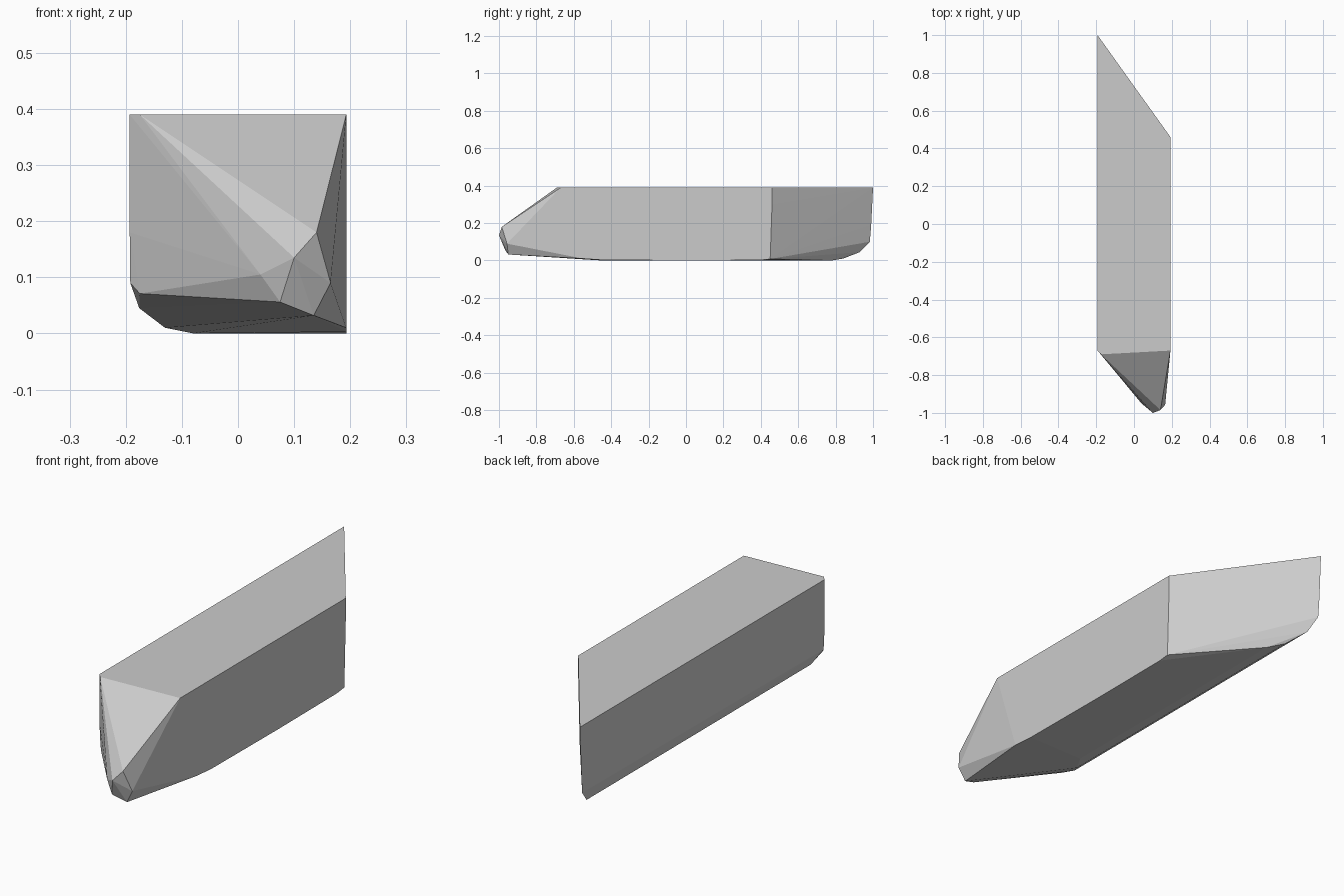
import bpy, bmesh, math

if "Cube" in bpy.data.objects:
    bpy.data.objects.remove(bpy.data.objects["Cube"])

grey = bpy.data.materials.new("plain grey")
grey.diffuse_color = (0.6, 0.6, 0.6, 1)
grey.use_nodes = True
grey.node_tree.nodes["Principled BSDF"].inputs["Base Color"].default_value = grey.diffuse_color

# Flat top deck outline
top = [(-.193, 1, .39), (.193, .46, .39), (.193, -.67, .39),
       (-.193, -.67, .39), (-.175, -.69, .39)]
# Blunt faceted nose
nose = [(.10, -1, .135), (.14, -.985, .18), (.165, -.957, .09),
        (.135, -.95, .032), (.075, -.967, .056), (.04, -.95, .105)]
# Rounded lower left edge, front and back ends
left_edge = [(-.193, -.67, .18), (-.192, -.665, .09), (-.175, -.685, .071),
             (-.176, -.60, .045), (-.13, -.53, .01), (-.08, -.45, 0),
             (-.193, .99, .19), (-.192, .983, .10), (-.176, .93, .045),
             (-.13, .84, .01), (-.08, .78, 0)]
# Sharp lower right edge
right_edge = [(.193, -.55, .01), (.193, -.45, .003), (.193, 0, 0),
              (.193, .40, .002), (.193, .45, .008), (.193, .46, .30)]

# Faceted solid wrapped around the profile points
bm = bmesh.new()
for p in top + nose + left_edge + right_edge:
    bm.verts.new(p)
hull = bmesh.ops.convex_hull(bm, input=bm.verts)
loose = [v for v in bm.verts if not v.link_faces]
bmesh.ops.delete(bm, geom=loose, context='VERTS')
bmesh.ops.dissolve_limit(bm, angle_limit=math.radians(0.3),
                         verts=bm.verts, edges=bm.edges)
bmesh.ops.recalc_face_normals(bm, faces=bm.faces)
mesh = bpy.data.meshes.new("faceted_block")
bm.to_mesh(mesh)
bm.free()
mesh.materials.append(grey)
block = bpy.data.objects.new("faceted_block", mesh)
bpy.context.collection.objects.link(block)
